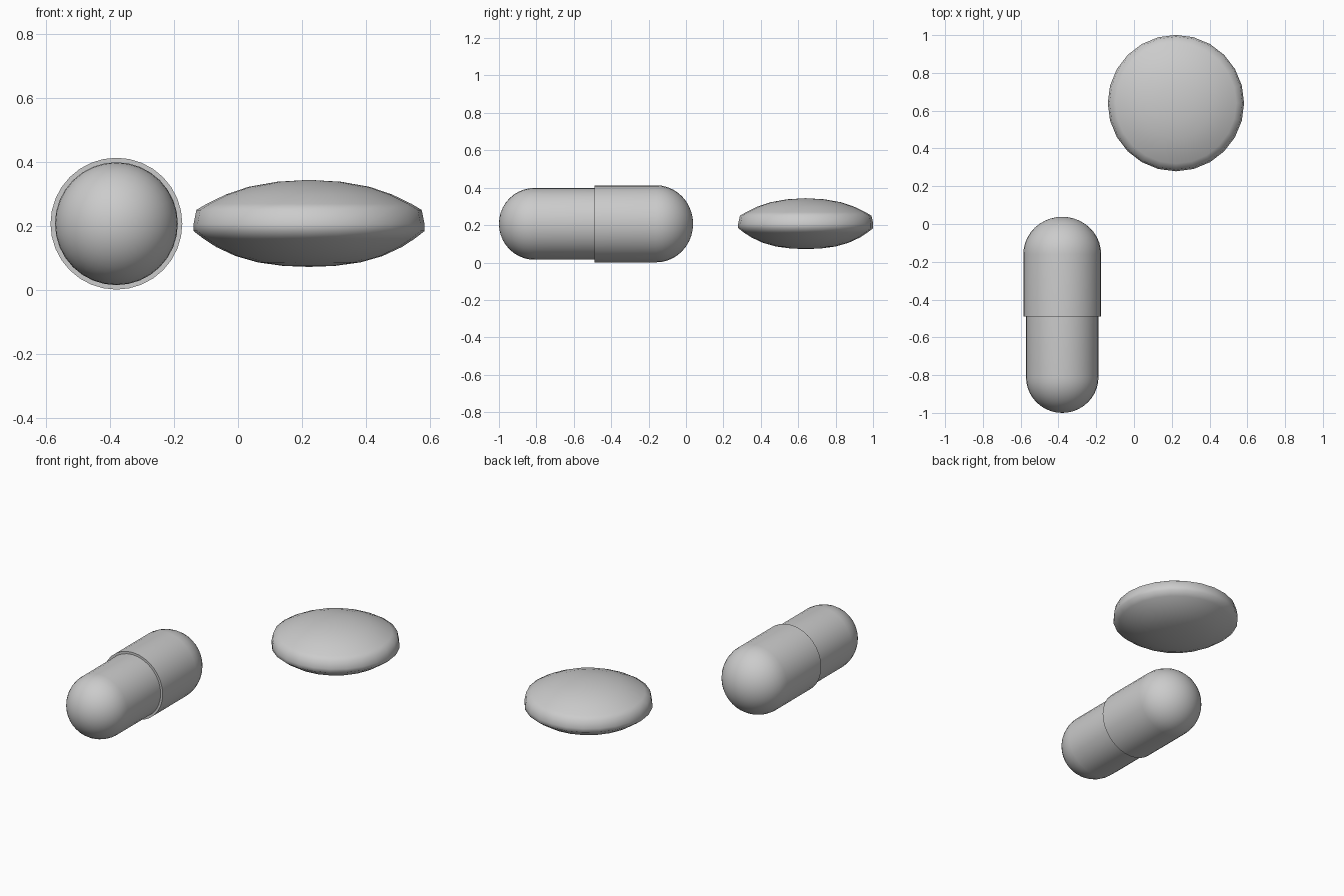
import bpy, bmesh, math
from mathutils import Matrix, Vector

if "Cube" in bpy.data.objects:
    bpy.data.objects.remove(bpy.data.objects["Cube"])


def lathe(name, profile, sides, matrix, angle=40):
    """Spin (radius, height) points around local z, then place with matrix."""
    bm = bmesh.new()
    rings = []
    for r, h in profile:
        if r < 1e-5:
            rings.append([bm.verts.new((0, 0, h))])
        else:
            rings.append([bm.verts.new((r * math.cos(2 * math.pi * i / sides),
                                        r * math.sin(2 * math.pi * i / sides), h))
                          for i in range(sides)])
    for a, b in zip(rings, rings[1:]):
        for i in range(sides):
            j = (i + 1) % sides
            quad = [a[i % len(a)], a[j % len(a)], b[j % len(b)], b[i % len(b)]]
            bm.faces.new(list(dict.fromkeys(quad)))
    bmesh.ops.transform(bm, matrix=matrix, verts=bm.verts)
    bmesh.ops.recalc_face_normals(bm, faces=bm.faces)
    mesh = bpy.data.meshes.new(name)
    bm.to_mesh(mesh)
    bm.free()
    obj = bpy.data.objects.new(name, mesh)
    bpy.context.collection.objects.link(obj)
    bpy.ops.object.select_all(action='DESELECT')
    obj.select_set(True)
    bpy.context.view_layer.objects.active = obj
    bpy.ops.object.shade_smooth_by_angle(angle=math.radians(angle))
    return obj


def dome(radius, base, depth, steps=10):
    """Profile of a rounded end rising from base by depth."""
    pts = []
    for k in range(steps + 1):
        t = math.pi / 2 * k / steps
        pts.append((radius * math.cos(t), base + depth * math.sin(t)))
    return pts


# Capsule: local z runs along y
along_y = Matrix.Translation(Vector((-0.38, 0, 0.207))) @ Matrix.Rotation(-math.pi / 2, 4, 'X')
lathe("capsule_body", dome(0.192, -0.81, -0.19)[::-1] + [(0.192, -0.49)], 32, along_y)
# Wider cap with its stepped lip
lathe("capsule_cap", [(0.19, -0.49), (0.206, -0.49)] + dome(0.206, -0.16, 0.198), 32, along_y)

# Round tablet with domed faces and a narrow rim
tablet = [(0, 0.072), (0.08, 0.075), (0.16, 0.086), (0.23, 0.106), (0.29, 0.134),
          (0.33, 0.160), (0.361, 0.184), (0.361, 0.206), (0.352, 0.25),
          (0.32, 0.269), (0.26, 0.298), (0.19, 0.322), (0.1, 0.338), (0, 0.344)]
lathe("tablet", tablet, 24, Matrix.Translation(Vector((0.222, 0.64, 0))), 60)
